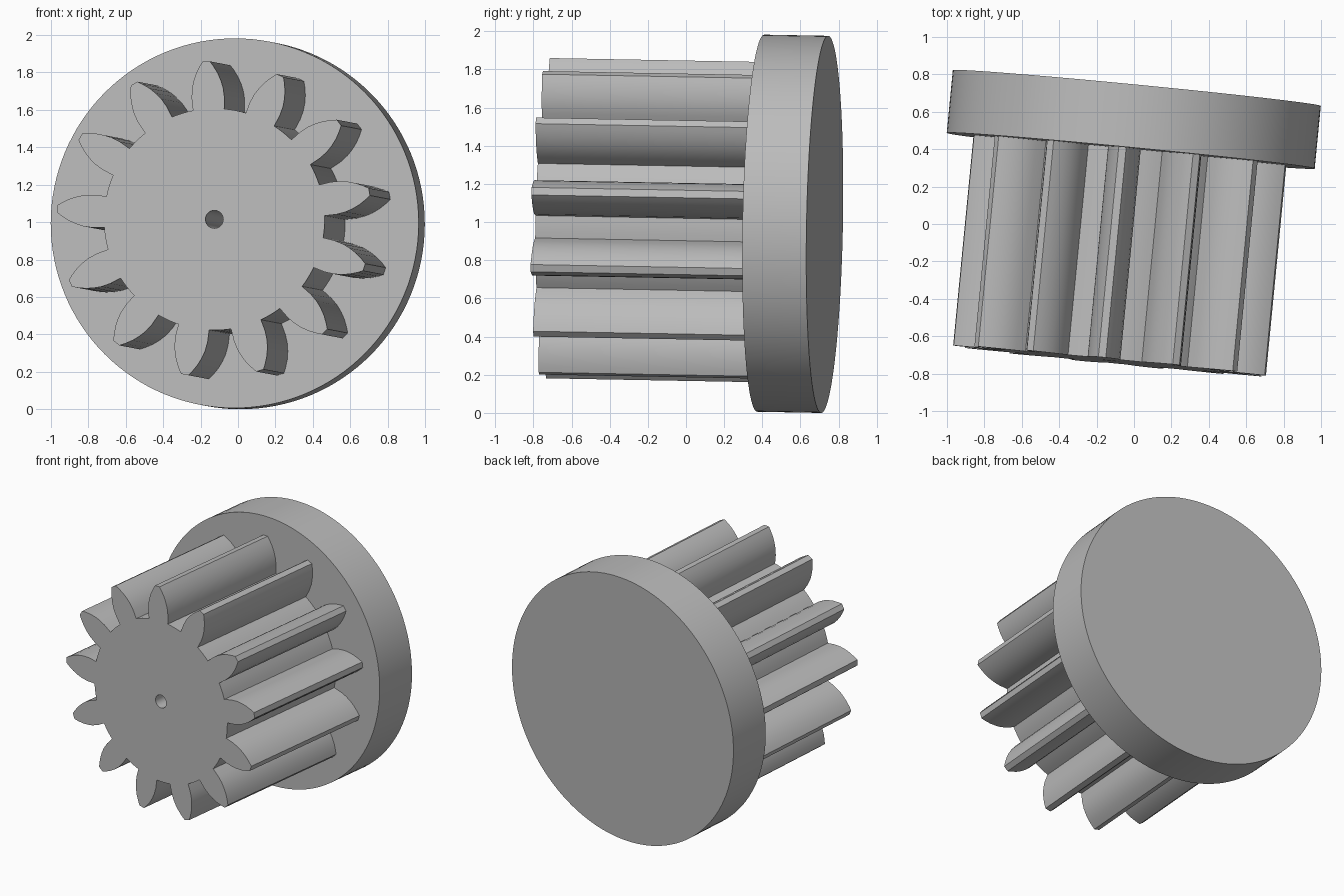
import bpy, bmesh
from math import cos, sin, tau, radians
from mathutils import Matrix, Vector

cube = bpy.data.objects.get("Cube")
if cube:
    bpy.data.objects.remove(cube, do_unlink=True)

# Sizes
DISC_R, DISC_T, LENGTH = 0.9884, 0.337, 1.466
TEETH, ROOT_R, BORE_R = 13, 0.593, 0.048
FIRST_TOOTH = radians(93.1)
# Tooth flank: (distance along tooth axis, half width)
FLANK = [(0.587, 0.084), (0.65, 0.088), (0.70, 0.084), (0.74, 0.074),
         (0.78, 0.059), (0.82, 0.037), (0.845, 0.02)]

# Tilted frame: local z runs along the axis toward the front
axis = Vector((-0.097, -1, 0.0185)).normalized()
side = Vector((0, 0, 1)).cross(axis).normalized()
up = axis.cross(side)
frame = Matrix((side, up, axis)).transposed().to_4x4()
frame.translation = (0.015, 0.727, 0.988)

grey = bpy.data.materials.new("plain grey")
grey.use_nodes = True
colour = (0.5, 0.5, 0.5, 1)
grey.diffuse_color = colour
grey.node_tree.nodes["Principled BSDF"].inputs["Base Color"].default_value = colour


def circle(radius, count):
    return [(radius * cos(tau * i / count), radius * sin(tau * i / count))
            for i in range(count)]


def gear_outline():
    points = []
    pitch = tau / TEETH
    flanks = [(r, -w) for r, w in FLANK] + [(r, w) for r, w in reversed(FLANK)]
    half = 0.084 / 0.587
    for i in range(TEETH):
        a = FIRST_TOOTH + i * pitch
        points += [(r * cos(a) - w * sin(a), r * sin(a) + w * cos(a)) for r, w in flanks]
        # root arc to the next tooth
        for t in (0.25, 0.5, 0.75):
            b = a + half + t * (pitch - 2 * half)
            points.append((ROOT_R * cos(b), ROOT_R * sin(b)))
    return points


def extrude_part(name, loops, z0, z1):
    bm = bmesh.new()
    for loop in loops:
        verts = [bm.verts.new((x, y, z0)) for x, y in loop]
        for i, v in enumerate(verts):
            bm.edges.new((verts[i - 1], v))
    if len(loops) == 1:
        bm.faces.new(verts)
    else:
        bmesh.ops.triangle_fill(bm, use_beauty=True, edges=bm.edges[:])
    base = bm.faces[:]
    geom = bmesh.ops.extrude_face_region(bm, geom=base, use_keep_orig=True)["geom"]
    moved = [g for g in geom if isinstance(g, bmesh.types.BMVert)]
    bmesh.ops.translate(bm, verts=moved, vec=(0, 0, z1 - z0))
    bmesh.ops.recalc_face_normals(bm, faces=bm.faces[:])
    mesh = bpy.data.meshes.new(name)
    bm.to_mesh(mesh)
    bm.free()
    mesh.materials.append(grey)
    obj = bpy.data.objects.new(name, mesh)
    bpy.context.collection.objects.link(obj)
    obj.matrix_world = frame
    bpy.ops.object.select_all(action='DESELECT')
    obj.select_set(True)
    bpy.context.view_layer.objects.active = obj
    bpy.ops.object.shade_smooth_by_angle(angle=radians(25))
    return obj


# Back flange disc
extrude_part("flange_disc", [circle(DISC_R, 128)], 0, DISC_T)
# Toothed pinion with a small centre bore
extrude_part("pinion_gear", [gear_outline(), circle(BORE_R, 32)], DISC_T, LENGTH)
